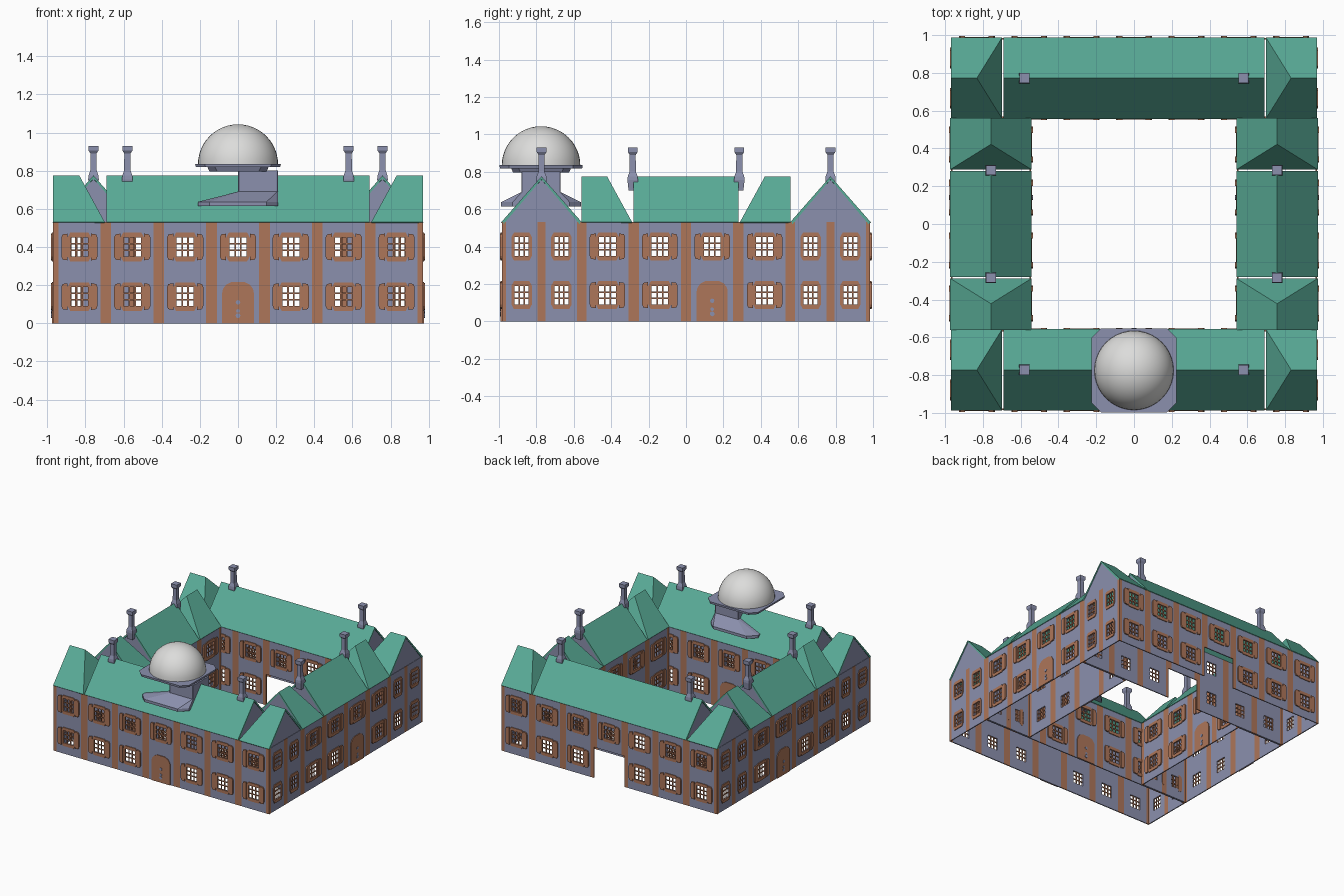
import bpy, bmesh
from math import radians, cos, sin
from mathutils import Matrix

cube = bpy.data.objects.get("Cube")
if cube:
    bpy.data.objects.remove(cube)


def material(name, r, g, b):
    m = bpy.data.materials.new(name)
    m.use_nodes = True
    m.diffuse_color = (r, g, b, 1)
    node = next(n for n in m.node_tree.nodes if n.type == 'BSDF_PRINCIPLED')
    node.inputs["Base Color"].default_value = (r, g, b, 1)
    return m


BLUE = material("blue grey plaster", 0.26, 0.28, 0.42)
BROWN = material("terracotta brown", 0.42, 0.18, 0.10)
GREEN = material("copper green", 0.10, 0.41, 0.31)
PALE = material("pale grey dome", 0.72, 0.72, 0.71)

EAVE, RIDGE, DEPTH = 0.53, 0.775, 0.425
HOLE, ROWS = 0.05, (0.14, 0.40)      # window half height and row centres
GATE_TOP = 0.25


def finish(name, bm, mats, matrix, thick=0, recalc=True):
    if recalc:
        bmesh.ops.recalc_face_normals(bm, faces=bm.faces)
    me = bpy.data.meshes.new(name)
    bm.to_mesh(me)
    bm.free()
    for m in mats:
        me.materials.append(m)
    ob = bpy.data.objects.new(name, me)
    bpy.context.collection.objects.link(ob)
    ob.matrix_world = matrix
    if thick:
        mod = ob.modifiers.new("thickness", 'SOLIDIFY')
        mod.thickness, mod.offset = thick, -1


def face(bm, pts, mat=0):
    f = bm.faces.new([bm.verts.new(p) for p in pts])
    f.material_index = mat


def loft(bm, rings):
    """Closed solid through rings of equal point count."""
    vs = [[bm.verts.new(p) for p in r] for r in rings]
    n = len(vs[0])
    bm.faces.new(vs[0])
    bm.faces.new(vs[-1])
    for a, b in zip(vs, vs[1:]):
        for i in range(n):
            j = (i + 1) % n
            bm.faces.new((a[i], a[j], b[j], b[i]))


def plate(bm, pts, u, z, y0, y1):
    """Flat outline in the wall plane, given depth from y0 to y1."""
    loft(bm, [[(u + a, y, z + b) for a, b in pts] for y in (y0, y1)])


def bar(bm, u, z, hu, hz, y0, y1):
    plate(bm, [(-hu, -hz), (hu, -hz), (hu, hz), (-hu, hz)], u, z, y0, y1)


def window(bm, u, z, hw, shutters):
    o, top = hw + 0.017, HOLE + 0.025
    for s in (-1, 1):
        # jambs, then chamfered lintel and sill
        bar(bm, u + s * (hw + o) / 2, z, (o - hw) / 2, HOLE, -0.006, 0.006)
        plate(bm, [(-o, s * HOLE), (o, s * HOLE), (o - 0.014, s * top),
                   (0.014 - o, s * top)], u, z, -0.006, 0.006)
        # glazing bars
        bar(bm, u + s * hw / 3, z, 0.004, HOLE, 0, 0.006)
        bar(bm, u, z + s * HOLE / 3, hw, 0.004, 0, 0.006)
        if shutters:
            half = [(o, 0.07), (o + 0.026, 0.066), (o + 0.033, 0.05)]
            pts = half + [(a, -b) for a, b in reversed(half)]
            plate(bm, [(s * a, b) for a, b in pts], u, z, -0.01, 0)


def disc(bm, u, z, r, y0, y1):
    angles = [radians(45 * i) for i in range(8)]
    plate(bm, [(r * cos(a), r * sin(a)) for a in angles], u, z, y0, y1)


def door(name, u, matrix):
    bm = bmesh.new()
    w = 0.083
    right = [(w, 0), (w, 0.16), (w * 0.95, 0.18), (w * 0.75, 0.203), (w * 0.4, 0.217)]
    pts = right + [(-a, b) for a, b in reversed(right)]
    plate(bm, pts, u, 0, -0.006, 0)
    finish(name + "_door", bm, [BROWN], matrix)
    bm = bmesh.new()
    for z, r in ((0.11, 0.012), (0.065, 0.01), (0.04, 0.013)):
        disc(bm, u, z, r, -0.009, -0.005)
    finish(name + "_door_fittings", bm, [BLUE], matrix)


def wall(name, matrix, length, bays, hw, door_bay=None, gate_bay=None, gable=False):
    step, lim = length / bays, length / 2
    edges = [i * step - lim for i in range(bays + 1)]
    centres = [e + step / 2 for e in edges[:-1]]
    pil = 0.022 if gable else 0.028
    cuts = [c + s * hw for c in centres for s in (-1, 1)]
    cuts += [max(-lim, min(lim, e + s * pil)) for e in edges for s in (-1, 0, 1)]
    us = sorted({round(c, 5) for c in cuts})
    zs = sorted([0, GATE_TOP, EAVE] + [r + s * HOLE for r in ROWS for s in (-1, 1)])
    # wall grid with window and gateway cells left out
    bm = bmesh.new()
    for a, b in zip(us, us[1:]):
        u = (a + b) / 2
        bay = int((u + lim) / step)
        brown = min(abs(u - e) for e in edges) < pil
        for c, d in zip(zs, zs[1:]):
            z = (c + d) / 2
            row = next((i for i, r in enumerate(ROWS) if abs(z - r) < HOLE), None)
            if bay == gate_bay and z < GATE_TOP:
                continue
            if row is not None and abs(u - centres[bay]) < hw and not (bay == door_bay and row == 0):
                continue
            face(bm, [(a, 0, c), (b, 0, c), (b, 0, d), (a, 0, d)], int(brown))
    bmesh.ops.remove_doubles(bm, verts=bm.verts, dist=0.0005)
    if gable:
        face(bm, [(-0.205, 0.003, EAVE), (0.205, 0.003, EAVE), (0, 0.003, 0.757)])
    finish(name + "_wall", bm, [BLUE, BROWN], matrix, 0.008, recalc=False)
    # window joinery
    bm = bmesh.new()
    for i, c in enumerate(centres):
        for row, z in enumerate(ROWS):
            if row == 1 or i not in (door_bay, gate_bay):
                window(bm, c, z, hw, not gable)
    finish(name + "_windows", bm, [BROWN], matrix)
    if door_bay is not None:
        door(name, centres[door_bay], matrix)


def roof(name, matrix, eave, ridge):
    """Two slopes from eave[0] to eave[1]; a shorter ridge makes a hip."""
    bm = bmesh.new()
    h = DEPTH / 2 + 0.003
    f0, f1 = [bm.verts.new((x, -h, EAVE)) for x in eave]
    b0, b1 = [bm.verts.new((x, h, EAVE)) for x in eave]
    r0, r1 = [bm.verts.new((x, 0, RIDGE)) for x in ridge]
    bm.faces.new((f0, f1, r1, r0))
    bm.faces.new((b1, b0, r0, r1))
    if eave[0] != ridge[0]:
        bm.faces.new((b0, f0, r0))
    if eave[1] != ridge[1]:
        bm.faces.new((f1, b1, r1))
    finish(name, bm, [GREEN], matrix, 0.016, recalc=False)


def square(h, x, z):
    return [(x - h, -h, z), (x + h, -h, z), (x + h, h, z), (x - h, h, z)]


def wing(name, x, y, turn, length, bays, chimney_x, outer, inner):
    base = Matrix.Translation((x, y, 0)) @ Matrix.Rotation(radians(turn), 4, 'Z')

    def side(angle, dist):
        return base @ Matrix.Rotation(radians(angle), 4, 'Z') @ Matrix.Translation((0, -dist, 0))

    wall(name + "_outer", side(0, DEPTH / 2), length, bays, 0.045, **outer)
    wall(name + "_court", side(180, DEPTH / 2), length, bays, 0.045, **inner)
    half = length / 2
    for tag, ang in (("_end_a", 90), ("_end_b", -90)):
        wall(name + tag, side(ang, half - 0.001), DEPTH, 2, 0.038, gable=True)
    # middle roof and the two hipped end roofs
    mid, foot, top = half - 0.28, half - 0.272, half - 0.138
    roof(name + "_middle_roof", base, (-mid, mid), (-mid, mid))
    roof(name + "_end_roof_a", base, (foot, half), (top, half))
    roof(name + "_end_roof_b", base, (-half, -foot), (-half, -top))
    bm = bmesh.new()
    for s in (-1, 1):
        e = s * (mid - 0.004)
        face(bm, [(e, -0.2, EAVE), (e, 0.2, EAVE), (e, 0, 0.755)])
    finish(name + "_inner_gables", bm, [BLUE], base)
    # chimneys
    bm = bmesh.new()
    profile = ((0.70, 0.022), (0.755, 0.028), (0.775, 0.026), (0.80, 0.017),
               (0.89, 0.016), (0.905, 0.026), (0.93, 0.026))
    for s in (-1, 1):
        loft(bm, [square(h, s * chimney_x, z) for z, h in profile])
    finish(name + "_chimneys", bm, [BLUE], base)


wing("front_wing", 0, -0.7725, 0, 1.94, 7, 0.58, {"door_bay": 3}, {"door_bay": 3})
wing("back_wing", 0, 0.7725, 180, 1.94, 7, 0.58, {"gate_bay": 3}, {"gate_bay": 3})
wing("left_wing", 0.7575, 0, 90, 1.12, 4, 0.285, {"door_bay": 2}, {"door_bay": 1})
wing("right_wing", -0.7575, 0, -90, 1.12, 4, 0.285, {"door_bay": 1}, {"door_bay": 2})


# dome stand
def chamfered(x0, x1, h, c, z):
    return [(x0 + c, -h, z), (x1 - c, -h, z), (x1, c - h, z), (x1, h - c, z),
            (x1 - c, h, z), (x0 + c, h, z), (x0, h - c, z), (x0, c - h, z)]


place = Matrix.Translation((0, -0.775, 0))
parts = {
    "dome_platform": [(-0.22, 0.22, 0.22, 0.05, 0.818), (-0.225, 0.225, 0.222, 0.05, 0.835)],
    "dome_collar": [(-0.15, 0.15, 0.15, 0.04, 0.797), (-0.16, 0.16, 0.16, 0.04, 0.819)],
    "dome_trunk": [(0, 0.21, 0.105, 0.004, 0.6), (0, 0.21, 0.105, 0.004, 0.8)],
    "dome_foot": [(-0.21, 0.21, 0.213, 0.06, 0.615), (-0.21, 0.21, 0.213, 0.06, 0.637),
                  (0, 0.21, 0.107, 0.005, 0.69)],
}
for part, rings in parts.items():
    bm = bmesh.new()
    loft(bm, [chamfered(*r) for r in rings])
    finish(part, bm, [BLUE], place)

# dome
bm = bmesh.new()
bmesh.ops.create_uvsphere(bm, u_segments=40, v_segments=24, radius=0.21)
low = [v for v in bm.verts if v.co.z < -0.001]
bmesh.ops.delete(bm, geom=low, context='VERTS')
for f in bm.faces:
    f.smooth = True
finish("dome", bm, [PALE], place @ Matrix.Translation((0, 0, 0.833)))
